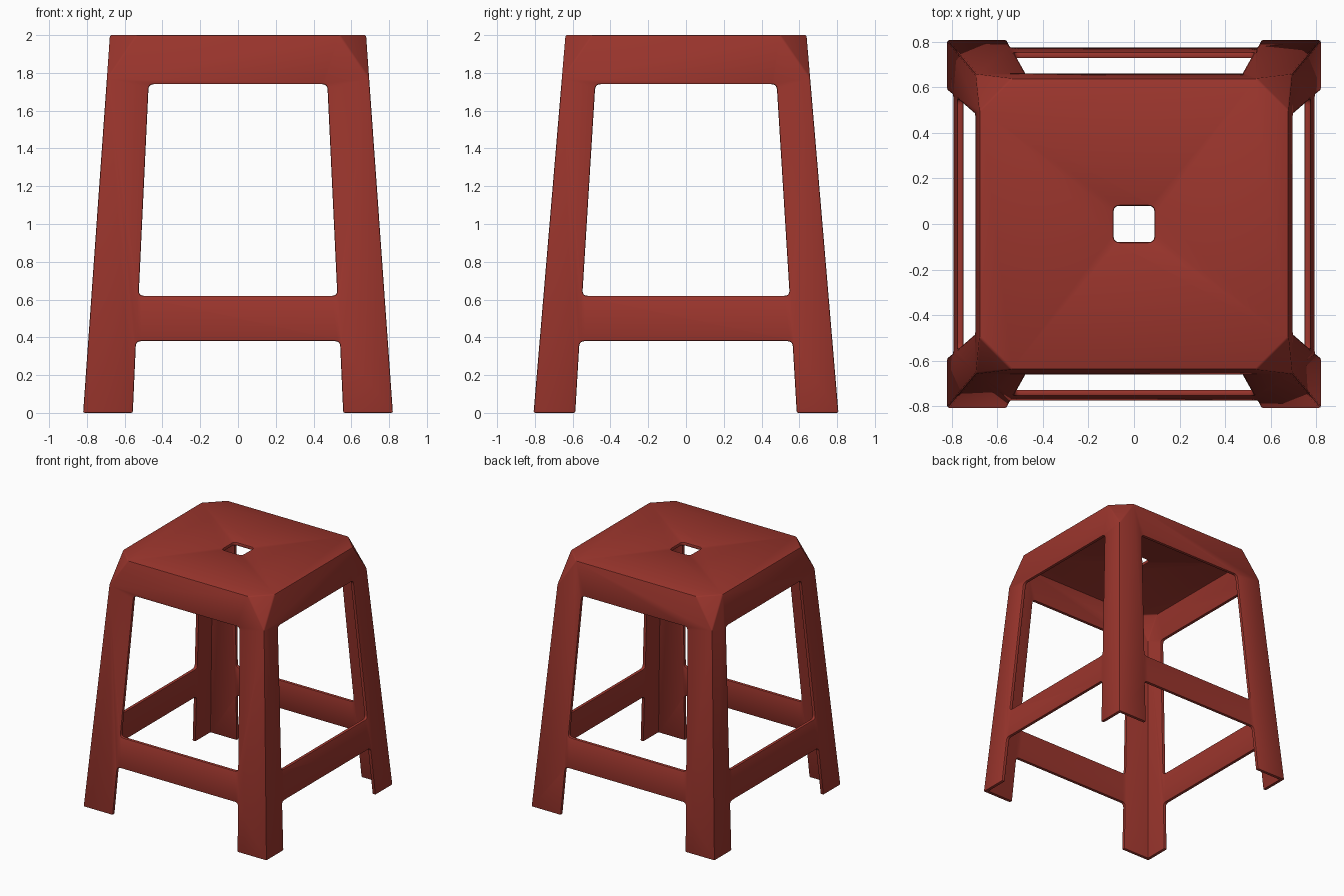
import bpy, bmesh
from math import radians
from mathutils import Vector

if "Cube" in bpy.data.objects:
    bpy.data.objects.remove(bpy.data.objects["Cube"])

TOP, BASE = (0.678, 0.638), (0.82, 0.807)   # half widths at z=2 and z=0
WALL = 0.028


def new_object(name, bm):
    bmesh.ops.recalc_face_normals(bm, faces=bm.faces)
    me = bpy.data.meshes.new(name)
    bm.to_mesh(me)
    bm.free()
    ob = bpy.data.objects.new(name, me)
    bpy.context.collection.objects.link(ob)
    return ob


def tapered_block(name, inset, z_low, z_top, cut, drop):
    """Tapered block whose four top corners are cut off by triangles."""
    def half(z):
        return [BASE[i] + (TOP[i] - BASE[i]) * z / 2 - inset for i in (0, 1)]
    bm = bmesh.new()
    for sx in (-1, 1):
        for sy in (-1, 1):
            for z in (z_low, z_top - drop):
                hx, hy = half(z)
                bm.verts.new((sx * hx, sy * hy, z))
            hx, hy = half(z_top)
            bm.verts.new((sx * (hx - cut), sy * hy, z_top))
            bm.verts.new((sx * hx, sy * (hy - cut), z_top))
    bmesh.ops.convex_hull(bm, input=bm.verts)
    bmesh.ops.dissolve_limit(bm, angle_limit=radians(1), verts=bm.verts, edges=bm.edges)
    return new_object(name, bm)


def rounded(points, r=0.028, n=4):
    """Round the corners of a polygon with quadratic arcs."""
    pts = [Vector(p) for p in points]
    out = []
    for i, p in enumerate(pts):
        a = p + (pts[i - 1] - p).normalized() * r
        b = p + (pts[(i + 1) % len(pts)] - p).normalized() * r
        for k in range(n + 1):
            t = k / n
            out.append(a * (1 - t) ** 2 + p * 2 * t * (1 - t) + b * t * t)
    return out


def prism(name, points, place, low, high):
    """Extrude a rounded outline; place maps (u, v, depth) to a position."""
    bm = bmesh.new()
    face = bm.faces.new([bm.verts.new(place(u, v, low)) for u, v in rounded(points)])
    ext = bmesh.ops.extrude_face_region(bm, geom=[face])['geom']
    move = Vector(place(0, 0, high)) - Vector(place(0, 0, low))
    bmesh.ops.translate(bm, vec=move, verts=[g for g in ext if isinstance(g, bmesh.types.BMVert)])
    return new_object(name, bm)


def trapezoid(w_low, z_low, w_high, z_high):
    return [(-w_low, z_low), (w_low, z_low), (w_high, z_high), (-w_high, z_high)]


def along_y(u, v, d):
    return (u, d, v)


def along_x(u, v, d):
    return (d, u, v)


def along_z(u, v, d):
    return (u, v, d)


# One moulded shell: seat, apron, legs and stretchers
stool = tapered_block("stool_shell", 0, 0, 2, 0.14, 0.23)

# Hollow inside, openings above and below the stretchers, and the hand hole
cutters = [
    tapered_block("inner_hollow_cutter", WALL, -0.2, 2 - WALL, 0.11, 0.18),
    prism("front_upper_cutter", trapezoid(0.526, 0.62, 0.473, 1.74), along_y, -1, 1),
    prism("front_lower_cutter", trapezoid(0.566, -0.2, 0.54, 0.38), along_y, -1, 1),
    prism("side_upper_cutter", trapezoid(0.549, 0.62, 0.48, 1.74), along_x, -1, 1),
    prism("side_lower_cutter", trapezoid(0.598, -0.2, 0.564, 0.38), along_x, -1, 1),
    prism("hand_hole_cutter", trapezoid(0.09, -0.08, 0.09, 0.08), along_z, 1.8, 2.2),
]
for c in cutters:
    c.hide_render = True
    c.hide_set(True)
    mod = stool.modifiers.new(c.name, 'BOOLEAN')
    mod.object = c
    mod.operation = 'DIFFERENCE'
    mod.solver = 'EXACT'

# Softened edges
bev = stool.modifiers.new("soft_edges", 'BEVEL')
bev.width = 0.008
bev.segments = 2
bev.limit_method = 'ANGLE'
bev.angle_limit = radians(35)
bev.use_clamp_overlap = False

# Red plastic
mat = bpy.data.materials.new("red_plastic")
mat.diffuse_color = (0.33, 0.036, 0.026, 1)
mat.use_nodes = True
mat.node_tree.nodes["Principled BSDF"].inputs["Base Color"].default_value = mat.diffuse_color
stool.data.materials.append(mat)

# Apply the cuts and remove the cutters
bpy.context.view_layer.objects.active = stool
stool.select_set(True)
for m in list(stool.modifiers):
    bpy.ops.object.modifier_apply(modifier=m.name)
for c in cutters:
    bpy.data.objects.remove(c)
bpy.ops.object.shade_smooth_by_angle(angle=radians(30))
